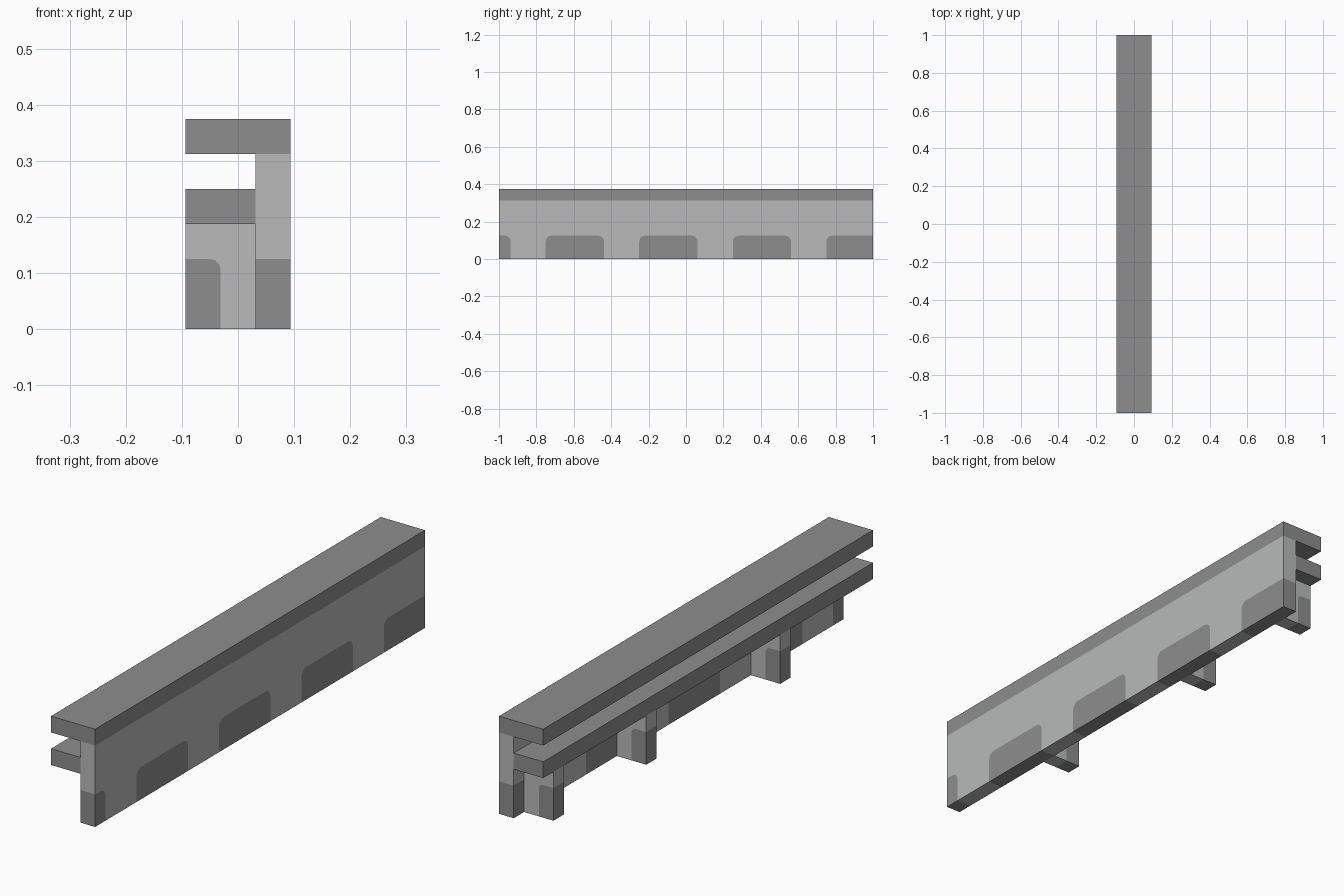
import bpy, bmesh, math
from mathutils import Vector

default = bpy.data.objects.get("Cube")
if default:
    bpy.data.objects.remove(default, do_unlink=True)

U = 1 / 16          # thickness of every board
LEFT, RIGHT = -1.5 * U, 1.5 * U
INNER = 0.5 * U     # inner face of the wall
BASE = 2 * U        # height of the dark base patches


def material(name, r, g, b):
    mat = bpy.data.materials.new(name)
    mat.use_nodes = True
    mat.diffuse_color = (r, g, b, 1)
    mat.node_tree.nodes["Principled BSDF"].inputs["Base Color"].default_value = (r, g, b, 1)
    return mat


DARK = material("dark grey stone", 0.27, 0.27, 0.27)
LIGHT = material("light grey stone", 0.48, 0.49, 0.485)


def prism(name, profile, axis, lo, hi, mat):
    """Extrude a (horizontal, z) profile along the x or y axis."""
    def place(h, z):
        return (lo, h, z) if axis == "x" else (h, lo, z)
    bm = bmesh.new()
    face = bm.faces.new([bm.verts.new(place(h, z)) for h, z in profile])
    ext = bmesh.ops.extrude_face_region(bm, geom=[face], use_keep_orig=True)
    shift = Vector((hi - lo, 0, 0) if axis == "x" else (0, hi - lo, 0))
    bmesh.ops.translate(bm, vec=shift,
                        verts=[g for g in ext["geom"] if isinstance(g, bmesh.types.BMVert)])
    bmesh.ops.recalc_face_normals(bm, faces=bm.faces)
    mesh = bpy.data.meshes.new(name)
    bm.to_mesh(mesh)
    bm.free()
    mesh.materials.append(mat)
    obj = bpy.data.objects.new(name, mesh)
    bpy.context.collection.objects.link(obj)
    return obj


def box(a, b, z0, z1):
    return [(a, z0), (b, z0), (b, z1), (a, z1)]


def arch(a, b, radius, round_a=True, round_b=True):
    """Outline of a base patch from its foot at a, over the top, to its foot at b."""
    steps = [math.radians(t) for t in (0, 30, 60, 90)]
    start = [(a + radius * (1 - math.cos(t)), BASE - radius * (1 - math.sin(t))) for t in steps]
    end = [(b - radius * (1 - math.cos(t)), BASE - radius * (1 - math.sin(t)))
           for t in reversed(steps)]
    return ([(a, 0)] + (start if round_a else [(a, BASE)])
            + (end if round_b else [(b, BASE)]) + [(b, 0)])


# Counter top and shelf
prism("counter_top", box(LEFT, RIGHT, 5 * U, 6 * U), "y", -1, 1, DARK)
prism("shelf", box(LEFT, INNER, 3 * U, 4 * U), "y", -1, 1, DARK)

# Wall with rounded dark patches along its foot
wall_outline = []
for i, (a, b) in enumerate([(-16, -15), (-12, -7), (-4, 1), (4, 9), (12, 16)]):
    patch = arch(a * U, b * U, 0.03, a > -16, b < 16)
    prism(f"wall_base_patch_{i + 1}", patch, "x", INNER, RIGHT, DARK)
    # the outer feet of the end patches are not part of the light wall
    wall_outline += patch[2 if a == -16 else 0:]
wall_outline = wall_outline[:-2]
prism("wall", [(-1, BASE)] + wall_outline + [(1, BASE), (1, 5 * U), (-1, 5 * U)],
      "x", INNER, RIGHT, LIGHT)

# Shelf supports, dark at the outer foot
for i, y in enumerate((-8, 5, 14)):
    foot = arch(LEFT, -INNER, 0.018, round_a=False)
    prism(f"support_foot_{i + 1}", foot, "y", y * U, (y + 1) * U, DARK)
    prism(f"support_{i + 1}", foot[1:] + [(INNER, 0), (INNER, 3 * U), (LEFT, 3 * U)],
          "y", y * U, (y + 1) * U, LIGHT)
